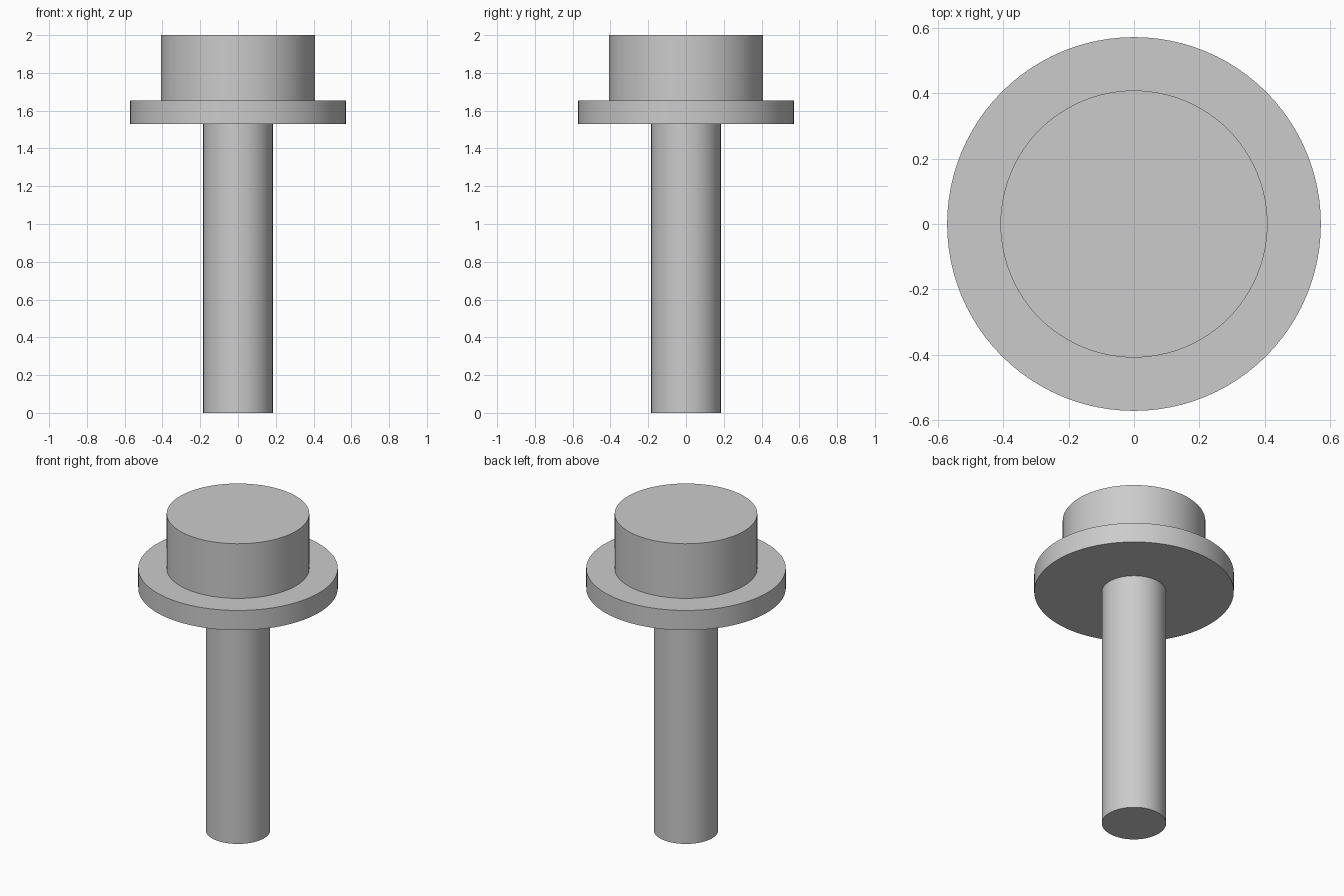
import bpy
import math

cube = bpy.data.objects.get("Cube")
if cube:
    bpy.data.objects.remove(cube, do_unlink=True)

# One plain grey for the whole fastener
grey = bpy.data.materials.new("plain_grey")
grey.use_nodes = True
colour = (0.6, 0.6, 0.6, 1)
grey.diffuse_color = colour
grey.node_tree.nodes["Principled BSDF"].inputs["Base Color"].default_value = colour


def cylinder(name, radius, bottom, top):
    bpy.ops.mesh.primitive_cylinder_add(
        vertices=96, radius=radius, depth=top - bottom,
        location=(0, 0, (bottom + top) / 2))
    part = bpy.context.object
    part.name = name
    part.data.materials.append(grey)
    bpy.ops.object.shade_smooth_by_angle(angle=math.radians(30))
    return part


# Shaft, wide flange and round head, stacked on one axis
flange_bottom, flange_top = 1.53, 1.655
cylinder("shaft", 0.184, 0, flange_bottom)
cylinder("flange", 0.571, flange_bottom, flange_top)
cylinder("head", 0.408, flange_top, 2)
